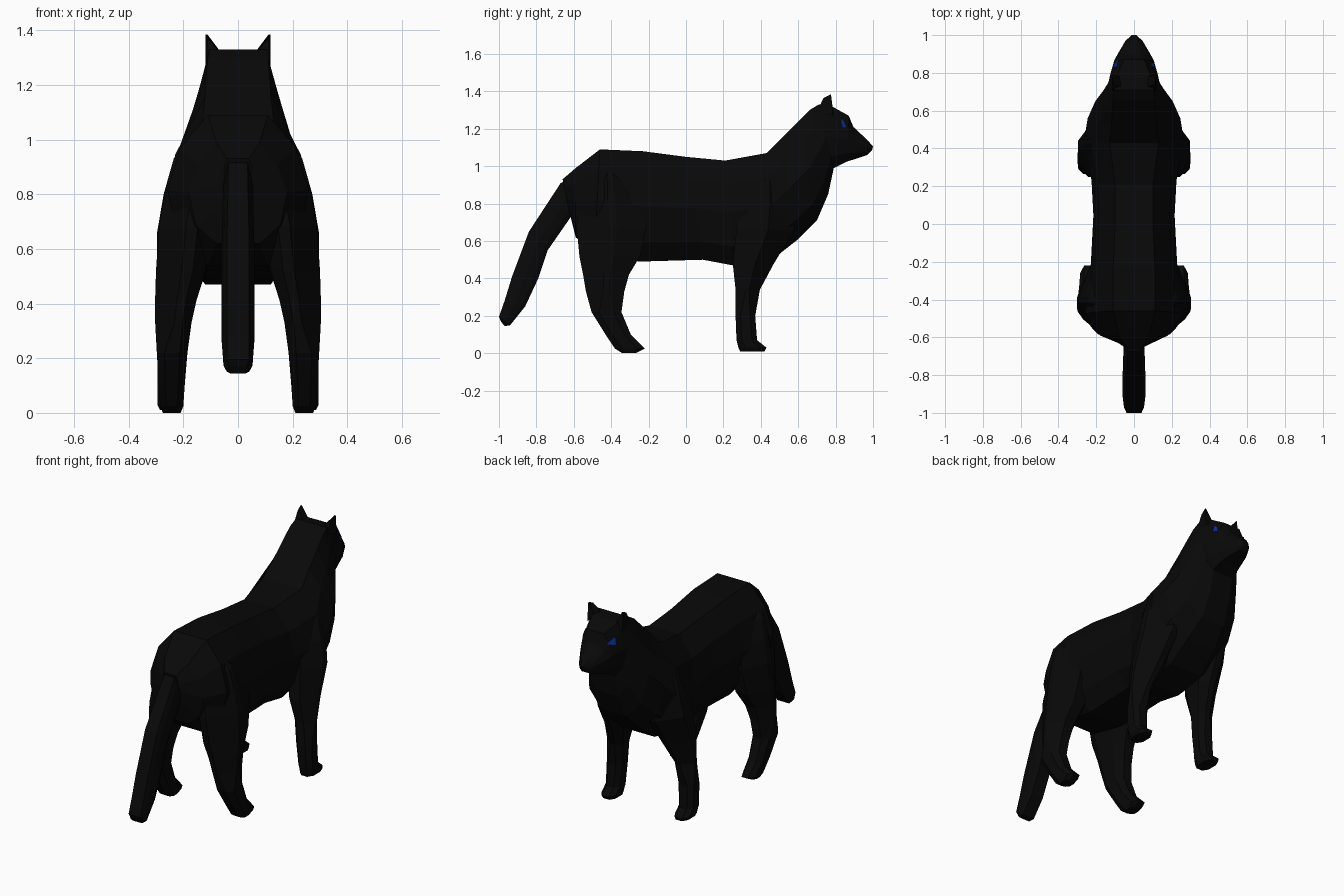
import bpy, bmesh
from mathutils import Vector
from mathutils.bvhtree import BVHTree


def material(name, rgb):
    m = bpy.data.materials.new(name)
    m.diffuse_color = (*rgb, 1)
    return m


FUR = material("black_fur", (0.0025, 0.0025, 0.0025))
BLUE = material("blue_eye", (0.004, 0.03, 0.3))


def finish(bm, name, mat):
    bmesh.ops.recalc_face_normals(bm, faces=bm.faces)
    me = bpy.data.meshes.new(name)
    bm.to_mesh(me)
    bm.free()
    ob = bpy.data.objects.new(name, me)
    bpy.context.collection.objects.link(ob)
    me.materials.append(mat)
    return ob


def loft(name, rings):
    """Skin a list of equal-length point rings and cap both ends."""
    bm = bmesh.new()
    rows = [[bm.verts.new(p) for p in r] for r in rings]
    n = len(rows[0])
    for a, b in zip(rows, rows[1:]):
        for i in range(n):
            j = (i + 1) % n
            bm.faces.new((a[i], a[j], b[j], b[i]))
    bm.faces.new(rows[0])
    bm.faces.new(rows[-1])
    return finish(bm, name, FUR)


def section(ty, tz, by, bz, wt, wm, wb, k=.86):
    """Ten-sided ring hung between a top and a bottom point."""
    half = [(0, wt), (.22, k * wm), (.5, wm), (.82, .86 * wm), (1, wb)]
    pts = [(w, ty + (by - ty) * t, tz + (bz - tz) * t) for t, w in half]
    return pts + [(-x, y, z) for x, y, z in reversed(pts)]


# Body, neck and head: top y,z / bottom y,z / top, middle, bottom half widths
body = loft("body", [section(*r) for r in [
    (-.66, .93, -.62, .74, .04, .06, .04),
    (-.59, .99, -.59, .62, .08, .18, .08, .8),
    (-.46, 1.09, -.49, .54, .11, .258, .11, .82),
    (-.23, 1.08, -.25, .49, .11, .23, .12, .84),
    (.0, 1.05, .09, .50, .10, .215, .12),
    (.21, 1.03, .25, .47, .10, .225, .12),
    (.43, 1.07, .46, .50, .13, .264, .11, .87),
    (.52, 1.16, .60, .61, .12, .245, .10, .74),
    (.60, 1.24, .70, .71, .115, .205, .08, .78),
    (.66, 1.30, .76, .85, .11, .16, .07),
    (.71, 1.33, .79, .99, .105, .135, .07),
    (.78, 1.32, .81, 1.00, .09, .125, .07),
    (.87, 1.27, .86, 1.025, .055, .105, .06),
    (.895, 1.21, .91, 1.04, .035, .085, .05),
    (.97, 1.14, .97, 1.06, .025, .045, .025),
    (1.0, 1.105, .995, 1.085, .01, .015, .01)]])

# Tail
loft("tail", [section(*r) for r in [
    (-.60, .94, -.57, .74, .03, .05, .03),
    (-.67, .91, -.615, .73, .035, .055, .035),
    (-.84, .65, -.74, .55, .04, .06, .04),
    (-.93, .41, -.79, .40, .04, .06, .04),
    (-.97, .28, -.86, .25, .04, .06, .04),
    (-1.0, .195, -.94, .15, .04, .053, .04),
    (-.99, .17, -.97, .145, .03, .04, .03)]])


def leg_ring(s, f, z, y0, y1, x0, x1):
    """Eight-sided ring; above the knee the outer corners round into the body."""
    cx, cy, hx, hy = (x0 + x1) / 2, (y0 + y1) / 2, (x1 - x0) / 2, (y1 - y0) / 2
    k, a, b, c, d = (.5, .1, -.05, .15, .35) if z > .3 else (.5,) * 5
    uv = [(1, a), (b, 1), (-k, 1), (-1, k), (-1, -k), (-k, -1), (d, -1), (1, -c)]
    return [(s * (cx + hx * u), cy + f * hy * v, z) for u, v in uv]


# Legs: z, y range, x range from foot to shoulder or hip
FRONT = [(.01, .29, .42, .205, .285), (.03, .28, .43, .20, .295),
         (.07, .27, .38, .20, .295), (.20, .265, .37, .19, .295),
         (.34, .265, .395, .175, .298), (.48, .25, .47, .13, .298),
         (.66, .27, .58, .10, .296), (.80, .29, .58, .08, .272),
         (.92, .35, .53, .06, .238), (.98, .39, .49, .06, .19)]
REAR = [(.0, -.34, -.27, .21, .275), (.025, -.38, -.22, .20, .285),
        (.10, -.43, -.295, .195, .29), (.22, -.505, -.345, .185, .297),
        (.33, -.535, -.33, .17, .303), (.42, -.55, -.305, .15, .303),
        (.52, -.57, -.245, .12, .300), (.68, -.585, -.21, .10, .289),
        (.82, -.565, -.24, .08, .265), (.93, -.52, -.30, .06, .235),
        (1.0, -.48, -.36, .06, .18)]
tree = BVHTree.FromPolygons([v.co for v in body.data.vertices],
                            [p.vertices[:] for p in body.data.polygons])
for s, side in ((1, "right"), (-1, "left")):
    loft(f"front_leg_{side}", [leg_ring(s, 1, *r) for r in FRONT])
    loft(f"rear_leg_{side}", [leg_ring(s, -1, *r) for r in REAR])

    # Ear, a wedge with a short ridge at the tip
    base = [(.115, .70, 1.29), (.06, .725, 1.315), (.07, .785, 1.305), (.118, .785, 1.27)]
    top = [(.112, .735, 1.365), (.108, .738, 1.365), (.112, .775, 1.385), (.118, .775, 1.385)]
    loft(f"ear_{side}", [[(s * x, y, z) for x, y, z in r] for r in (base, top)])

    # Eye, a triangular wedge standing just proud of the side of the head
    bm = bmesh.new()
    verts = []
    for y, z in ((.83, 1.252), (.835, 1.203), (.882, 1.22)):
        hit = tree.ray_cast(Vector((s, y, z)), Vector((-s, 0, 0)))[0]
        x = abs(hit.x) if hit else .08
        verts.append(bm.verts.new((s * (x + .012), y, z)))
    inner = bm.verts.new((s * .05, .84, 1.22))
    bm.faces.new(verts)
    for i in range(3):
        bm.faces.new((verts[i], verts[(i + 1) % 3], inner))
    finish(bm, f"eye_{side}", BLUE)
